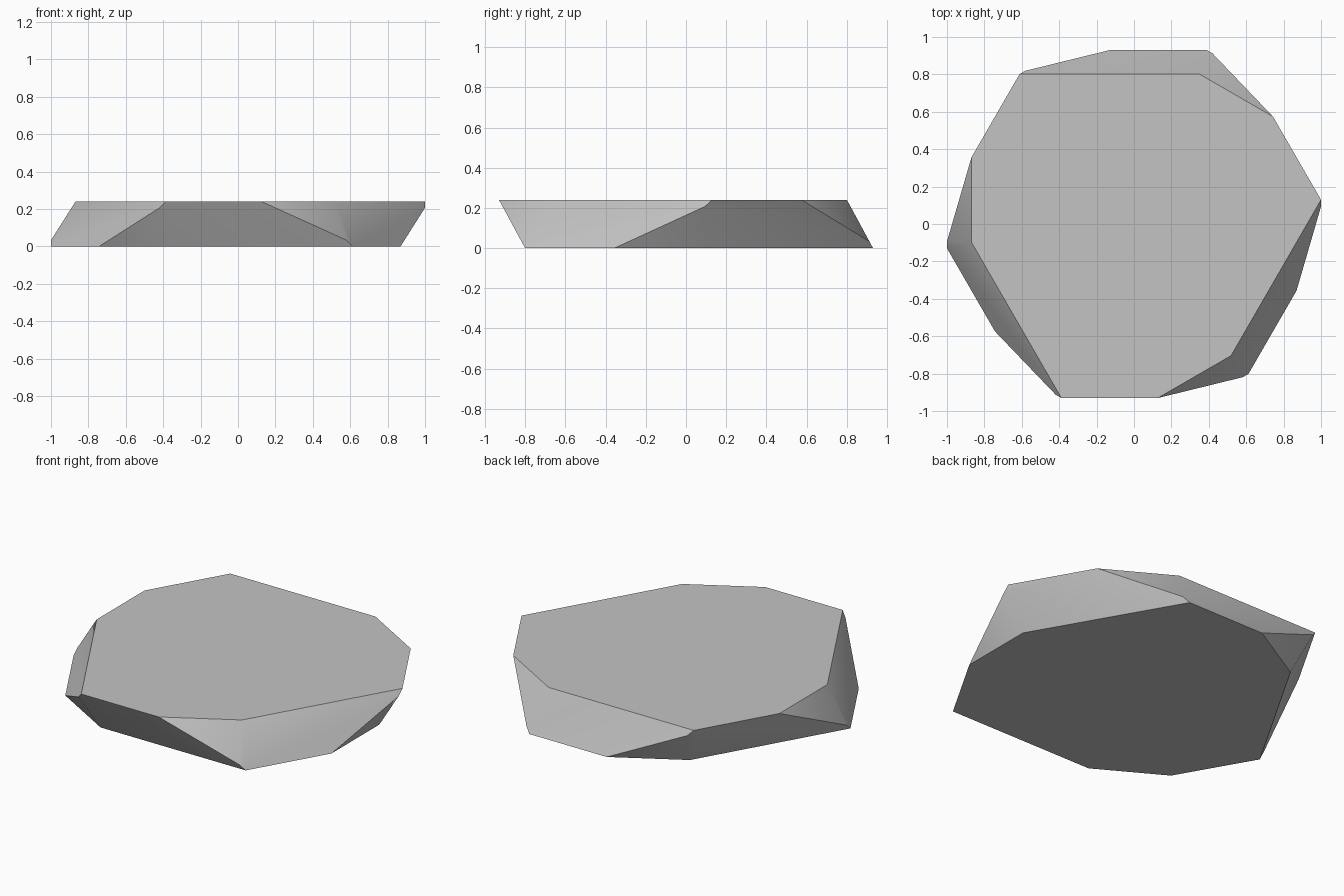
import bpy, bmesh
from math import radians, cos, sin
from mathutils import Vector

# Remove the default cube
default = bpy.data.objects.get("Cube")
if default:
    bpy.data.objects.remove(default, do_unlink=True)

HEIGHT = 0.24

# Stone colour
grey = bpy.data.materials.new("stone_grey")
grey.use_nodes = True
grey.diffuse_color = (0.55, 0.55, 0.55, 1)
grey.node_tree.nodes["Principled BSDF"].inputs["Base Color"].default_value = grey.diffuse_color

# Oversized block that the facets are cut from
bm = bmesh.new()
bmesh.ops.create_cube(bm, size=4)
for v in bm.verts:
    v.co.z *= HEIGHT / 4


def cut(point, normal):
    """Slice away everything beyond a plane and cap the opening."""
    geom = bm.verts[:] + bm.edges[:] + bm.faces[:]
    result = bmesh.ops.bisect_plane(bm, geom=geom, dist=1e-5, plane_co=point,
                                    plane_no=normal, clear_outer=True)
    rim = [e for e in result["geom_cut"] if isinstance(e, bmesh.types.BMEdge)]
    if rim:
        bmesh.ops.contextual_create(bm, geom=rim)


# Facet families: first azimuth, distance at mid height, inward slope.
# Each repeats three times around and is mirrored through the centre.
for azimuth, distance, slope in ((90, 0.866, 0.54), (180, 0.945, 0.633)):
    for turn in range(3):
        a = radians(azimuth + 120 * turn)
        out = Vector((cos(a), sin(a), 0))
        normal = (out + Vector((0, 0, slope))).normalized()
        for side in (1, -1):
            cut(out * distance * side, normal * side)

# Finish the slab, standing on the ground
bmesh.ops.translate(bm, verts=bm.verts, vec=(0, 0, HEIGHT / 2))
bmesh.ops.recalc_face_normals(bm, faces=bm.faces)
mesh = bpy.data.meshes.new("stone_slab")
bm.to_mesh(mesh)
bm.free()
mesh.materials.append(grey)
slab = bpy.data.objects.new("stone_slab", mesh)
bpy.context.collection.objects.link(slab)

# Soften only the shallow side creases
bpy.ops.object.select_all(action="DESELECT")
slab.select_set(True)
bpy.context.view_layer.objects.active = slab
bpy.ops.object.shade_smooth_by_angle(angle=radians(30))
